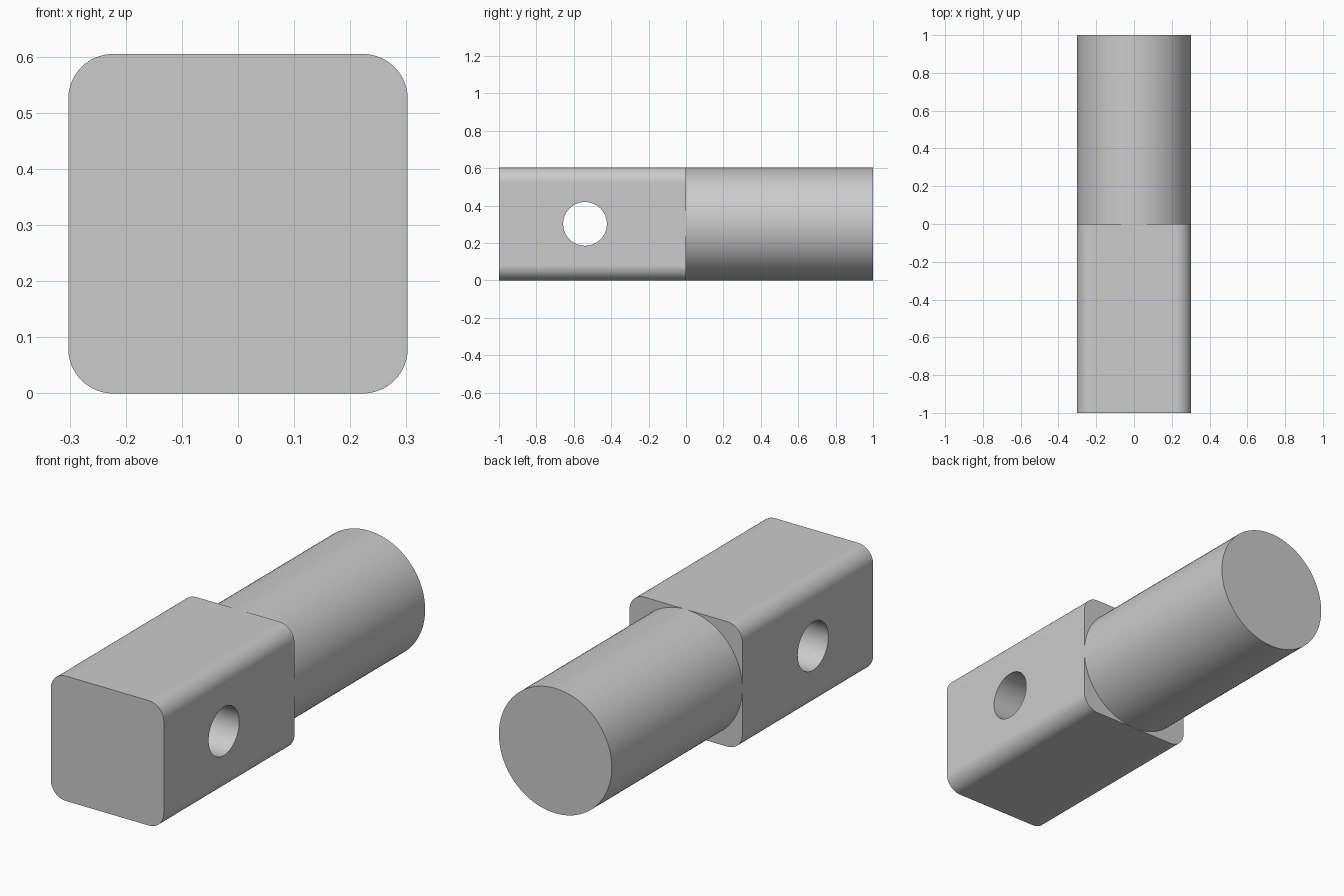
import bpy
import bmesh
from math import pi, cos, sin, radians
from mathutils import Matrix

HALF = 0.3025      # half width of the block and radius of the shaft
CORNER = 0.08      # rounding of the block's long edges
HOLE_Y, HOLE_RADIUS = -0.54, 0.117
ARC_STEPS = 16

cube = bpy.data.objects.get("Cube")
if cube:
    bpy.data.objects.remove(cube, do_unlink=True)

metal = bpy.data.materials.new("plain grey")
metal.use_nodes = True
grey = (0.6, 0.6, 0.6, 1)
metal.diffuse_color = grey
metal.node_tree.nodes["Principled BSDF"].inputs["Base Color"].default_value = grey


def add_object(name, bm):
    bmesh.ops.recalc_face_normals(bm, faces=bm.faces)
    mesh = bpy.data.meshes.new(name)
    bm.to_mesh(mesh)
    bm.free()
    mesh.materials.append(metal)
    obj = bpy.data.objects.new(name, mesh)
    bpy.context.collection.objects.link(obj)
    return obj


def add_cylinder(name, radius, length, axis, centre):
    bm = bmesh.new()
    turn = Matrix.Rotation(pi / 2, 4, "Y" if axis == "X" else "X")
    bmesh.ops.create_cone(bm, cap_ends=True, segments=96, radius1=radius,
                          radius2=radius, depth=length,
                          matrix=Matrix.Translation(centre) @ turn)
    return add_object(name, bm)


def activate(obj):
    bpy.ops.object.select_all(action="DESELECT")
    obj.select_set(True)
    bpy.context.view_layer.objects.active = obj


# Square block: rounded profile extruded from the front to the middle
bm = bmesh.new()
inner = HALF - CORNER
profile = []
for quarter, (sx, sz) in enumerate([(1, 1), (-1, 1), (-1, -1), (1, -1)]):
    for step in range(ARC_STEPS + 1):
        angle = (quarter + step / ARC_STEPS) * pi / 2
        profile.append(bm.verts.new((sx * inner + CORNER * cos(angle), -1,
                                     HALF + sz * inner + CORNER * sin(angle))))
front = bm.faces.new(profile)
extruded = bmesh.ops.extrude_face_region(bm, geom=[front], use_keep_orig=True)
new_verts = [g for g in extruded["geom"] if isinstance(g, bmesh.types.BMVert)]
bmesh.ops.translate(bm, verts=new_verts, vec=(0, 1, 0))
block = add_object("square_block", bm)

# Cross hole through the block
cutter = add_cylinder("cross_hole_cutter", HOLE_RADIUS, 1, "X", (0, HOLE_Y, HALF))
activate(block)
hole = block.modifiers.new("cross hole", "BOOLEAN")
hole.operation = "DIFFERENCE"
hole.solver = "EXACT"
hole.object = cutter
bpy.ops.object.modifier_apply(modifier=hole.name)
bpy.data.objects.remove(cutter, do_unlink=True)

# Round shaft, open where it joins the block
shaft = add_cylinder("round_shaft", HALF, 1, "Y", (0, 0.5, HALF))
bm = bmesh.new()
bm.from_mesh(shaft.data)
joined = [f for f in bm.faces if f.calc_center_median().y < 0.01]
bmesh.ops.delete(bm, geom=joined, context="FACES_ONLY")
bm.to_mesh(shaft.data)
bm.free()

# Smooth curves with crisp ends and flat sides
for obj in (block, shaft):
    activate(obj)
    bpy.ops.object.shade_smooth_by_angle(angle=radians(30))
    weighted = obj.modifiers.new("flat sides", "WEIGHTED_NORMAL")
    weighted.keep_sharp = True
